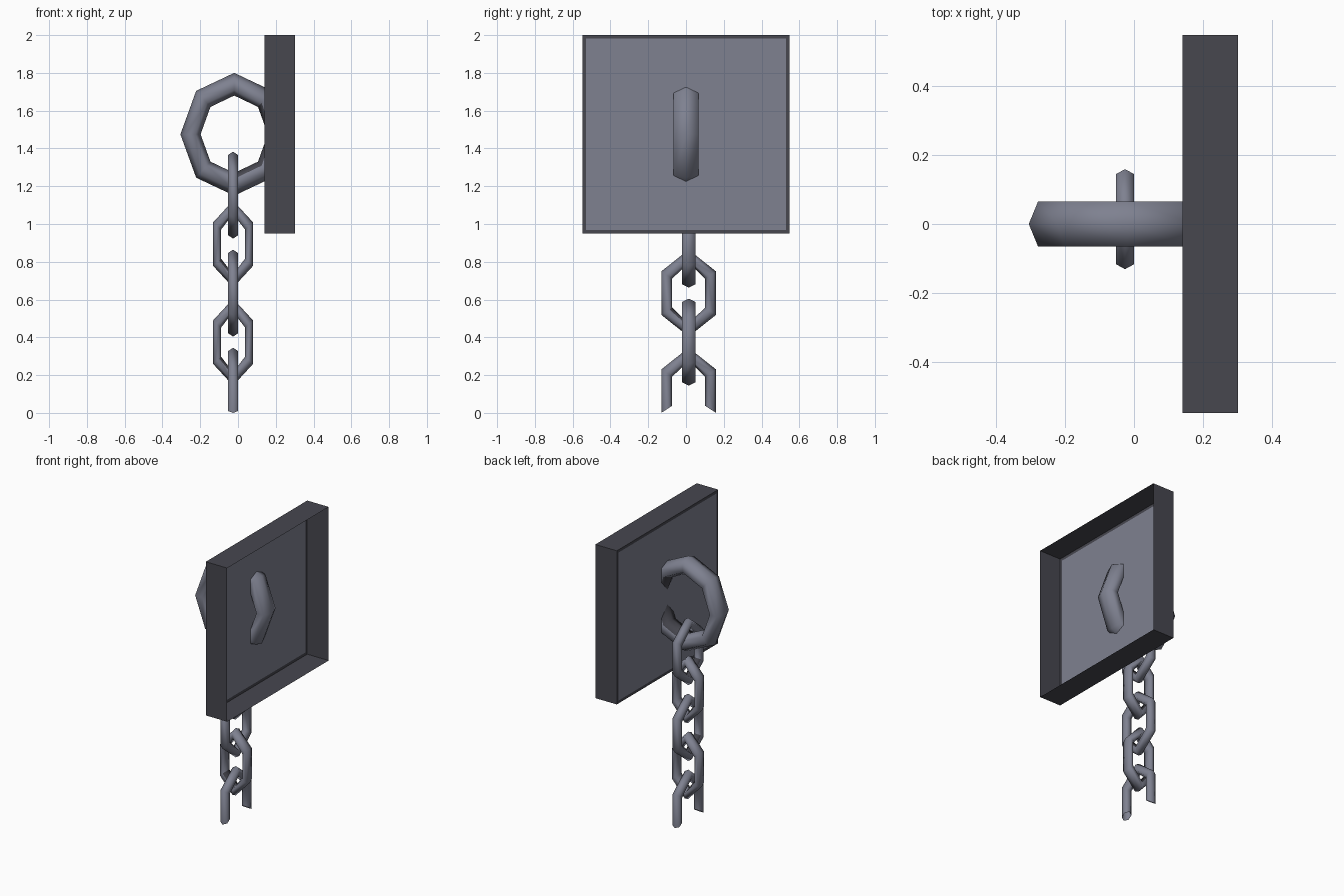
import bpy, bmesh, math
from mathutils import Vector, Matrix

if "Cube" in bpy.data.objects:
    bpy.data.objects.remove(bpy.data.objects["Cube"])


def material(name, rgb):
    m = bpy.data.materials.new(name)
    m.diffuse_color = (*rgb, 1)
    m.use_nodes = True
    m.node_tree.nodes["Principled BSDF"].inputs["Base Color"].default_value = m.diffuse_color
    return m


STEEL = material("blue grey steel", (0.21, 0.22, 0.28))
DARK = material("dark grey iron", (0.063, 0.063, 0.078))


def finish(bm, name, smooth):
    mesh = bpy.data.meshes.new(name)
    for f in bm.faces:
        f.smooth = smooth
    bm.to_mesh(mesh)
    bm.free()
    mesh.materials.append(STEEL)
    mesh.materials.append(DARK)
    ob = bpy.data.objects.new(name, mesh)
    bpy.context.collection.objects.link(ob)
    return ob


def loop_tube(name, outer, inner, half_thick, place, closed=True, dark=None):
    """Six-sided tube running between an outer and an inner outline (u, w)."""
    section = [(0, 0), (.25, 1), (.75, 1), (1, 0), (.75, -1), (.25, -1)]
    bm = bmesh.new()
    rings = []
    for o, i in zip(outer, inner):
        ring = []
        for t, s in section:
            p = Vector(o).lerp(Vector(i), t)
            ring.append(bm.verts.new(place(p.x, s * half_thick, p.y)))
        rings.append(ring)
    n = len(rings)
    for k in range(n if closed else n - 1):
        a, b = rings[k], rings[(k + 1) % n]
        for j in range(6):
            f = bm.faces.new((a[j], a[(j + 1) % 6], b[(j + 1) % 6], b[j]))
            # worn dark patches on the inner side of chosen segments
            if dark and k in dark and j in (2, 3):
                f.material_index = 1
    bmesh.ops.recalc_face_normals(bm, faces=bm.faces)
    return finish(bm, name, True)


# Wall plate: thin shell, open at the back (+x), dark walls and border
bm = bmesh.new()
bmesh.ops.create_cube(bm, size=1, matrix=Matrix.Translation((0.221, 0, 1.475))
                      @ Matrix.Diagonal((0.162, 1.095, 1.05, 1)))
bm.normal_update()
bmesh.ops.delete(bm, geom=[f for f in bm.faces if f.normal.x > .5], context='FACES')
panel = [f for f in bm.faces if f.normal.x < -.5]
for f in bm.faces:
    f.material_index = 1
bmesh.ops.inset_region(bm, faces=panel, thickness=0.027)
for f in panel:
    f.material_index = 0
finish(bm, "wall_plate", False)

# Eight-sided ring passing through the plate
angles = [math.tau * k / 8 for k in range(8)]
loop_tube("wall_ring",
          [(0.285 * math.cos(a), 0.325 * math.sin(a)) for a in angles],
          [(0.178 * math.cos(a), 0.205 * math.sin(a)) for a in angles],
          0.065, lambda u, v, w: (-0.02 + u, v, 1.475 + w), dark=(0, 6, 7))


# Chain links: elongated hexagons, alternately turned, squashed in x
def hexagon(hw, top, shoulder):
    return [(hw, -shoulder), (hw, shoulder), (0, top),
            (-hw, shoulder), (-hw, -shoulder), (0, -top)]


OUT, INN = hexagon(.145, .23, .115), hexagon(.087, .16, .077)
CX, CY, SQUASH = -0.026, 0.014, 0.73
for n in range(5):
    cz = 1.153 - n * 0.2595
    last = n == 4
    if n % 2 == 0:
        place = lambda u, v, w: (CX + v * SQUASH, CY + u, cz + w)
    else:
        place = lambda u, v, w: (CX + u * SQUASH, CY + v, cz + w)
    # the lowest link is an open half, without its bottom point
    count = 5 if last else 6
    loop_tube(f"chain_link_{n + 1}", OUT[:count], INN[:count], 0.036, place,
              closed=not last, dark=None if last else (4,))
